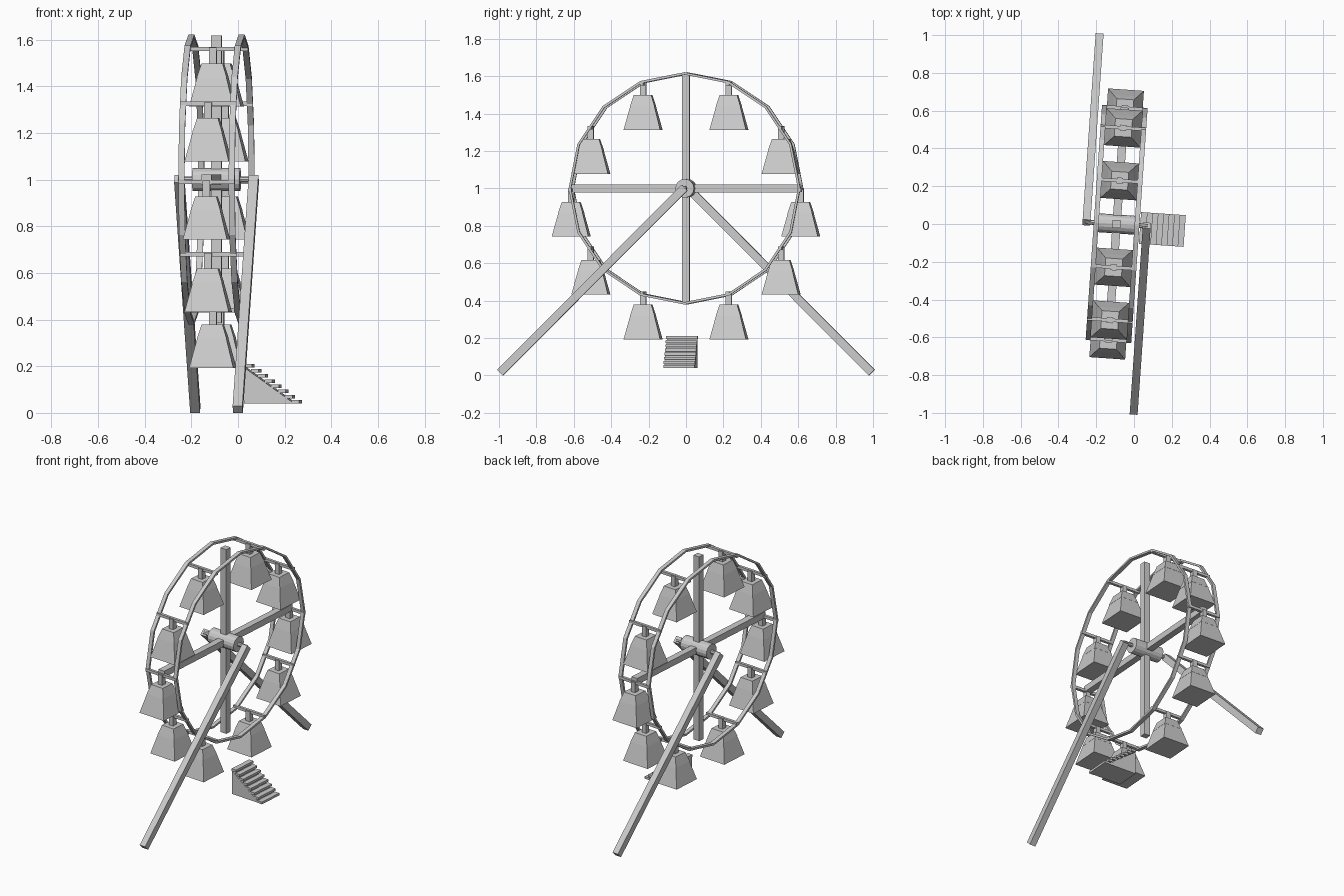
import bpy, math
from mathutils import Matrix, Vector

if "Cube" in bpy.data.objects:
    bpy.data.objects.remove(bpy.data.objects["Cube"])

# The whole ride is turned slightly about z
FRAME = Matrix.Translation((-0.092, 0, 0)) @ Matrix.Rotation(math.radians(-4), 4, 'Z')


def add(name, verts, faces, m=Matrix()):
    me = bpy.data.meshes.new(name)
    me.from_pydata([FRAME @ m @ Vector(v) for v in verts], [], faces)
    ob = bpy.data.objects.new(name, me)
    bpy.context.collection.objects.link(ob)
    return ob


def taper(name, centre, z0, z1, h0, h1, m=Matrix()):
    """Four-sided block from half sizes h0 at z0 to h1 at z1."""
    v = [(centre[0] + sx * h[0], centre[1] + sy * h[1], z)
         for z, h in ((z0, h0), (z1, h1))
         for sx, sy in ((-1, -1), (1, -1), (1, 1), (-1, 1))]
    f = [(3, 2, 1, 0), (4, 5, 6, 7)] + [(i, (i + 1) % 4, (i + 1) % 4 + 4, i + 4) for i in range(4)]
    return add(name, v, f, m)


def box(name, x0, x1, y0, y1, z0, z1, m=Matrix()):
    h = ((x1 - x0) / 2, (y1 - y0) / 2)
    return taper(name, ((x0 + x1) / 2, (y0 + y1) / 2), z0, z1, h, h, m)


def drum(name, r, half, n):
    v = [(x, r * math.cos(i * math.tau / n), 1 + r * math.sin(i * math.tau / n))
         for x in (-half, half) for i in range(n)]
    f = [(i, (i + 1) % n, n + (i + 1) % n, n + i) for i in range(n)]
    return add(name, v, f + [tuple(range(n))[::-1], tuple(range(n, 2 * n))])


# Hub and axle
drum("hub", 0.05, 0.102, 16)
drum("axle", 0.013, 0.165, 8)

# Crossed spokes
box("vertical_spoke", -0.022, 0.022, -0.021, 0.021, 0.385, 1.618)
box("horizontal_spoke", -0.022, 0.022, -0.618, 0.618, 0.979, 1.021)

# Sixteen-sided rims
N = 16
for side, x in (("left", -0.108), ("right", 0.108)):
    v = []
    for i in range(N):
        a = i * math.tau / N
        for dx, r in ((-0.013, 0.608), (0.013, 0.608), (0.013, 0.621), (-0.013, 0.621)):
            v.append((x + dx, r * math.cos(a), 1 + r * math.sin(a)))
    f = [(4 * i + k, 4 * i + (k + 1) % 4, 4 * ((i + 1) % N) + (k + 1) % 4, 4 * ((i + 1) % N) + k)
         for i in range(N) for k in range(4)]
    add(side + "_rim", v, f)

# Cabins hanging from cross bars
spots = [(0.23, 1.56), (0.51, 1.325), (0.615, 0.99), (0.51, 0.68), (0.23, 0.44)]
for y, z in [(s * y, z) for s in (-1, 1) for y, z in spots]:
    box("cross_bar", -0.12, 0.12, y - 0.009, y + 0.009, z - 0.009, z + 0.009)
    box("hanger", -0.016, 0.016, y - 0.016, y + 0.016, z - 0.066, z + 0.005)
    taper("cabin_roof", (0, y), z - 0.122, z - 0.062, (0.064, 0.066), (0.045, 0.047))
    taper("cabin_body", (0, y), z - 0.247, z - 0.122, (0.095, 0.098), (0.063, 0.065))

# Diagonal legs, one on each side
for name, x, s in (("back_leg", -0.16, 1), ("front_leg", 0.16, -1)):
    m = Matrix.Translation((x, 0, 1)) @ Matrix.Rotation(s * math.radians(45), 4, 'X')
    box(name, -0.021, 0.021, -0.0215, 0.0215, -1.393, 0.005, m)

# Boarding stairs: wedge and treads
S = Matrix.Translation((0.125, -0.012, 0.04))
w = 0.082
add("stair_base",
    [(x, y, z) for y in (-w, w) for x, z in ((0, 0), (0.215, 0), (0, 0.155))],
    [(0, 1, 2), (5, 4, 3), (0, 3, 4, 1), (1, 4, 5, 2), (2, 5, 3, 0)], S)
steps = 8
for i in range(steps):
    top = 0.17 - i * 0.155 / (steps - 1)
    x = i * 0.029
    box("stair_tread", x, x + 0.034, -w - 0.002, w + 0.002, top - 0.015, top, S)
